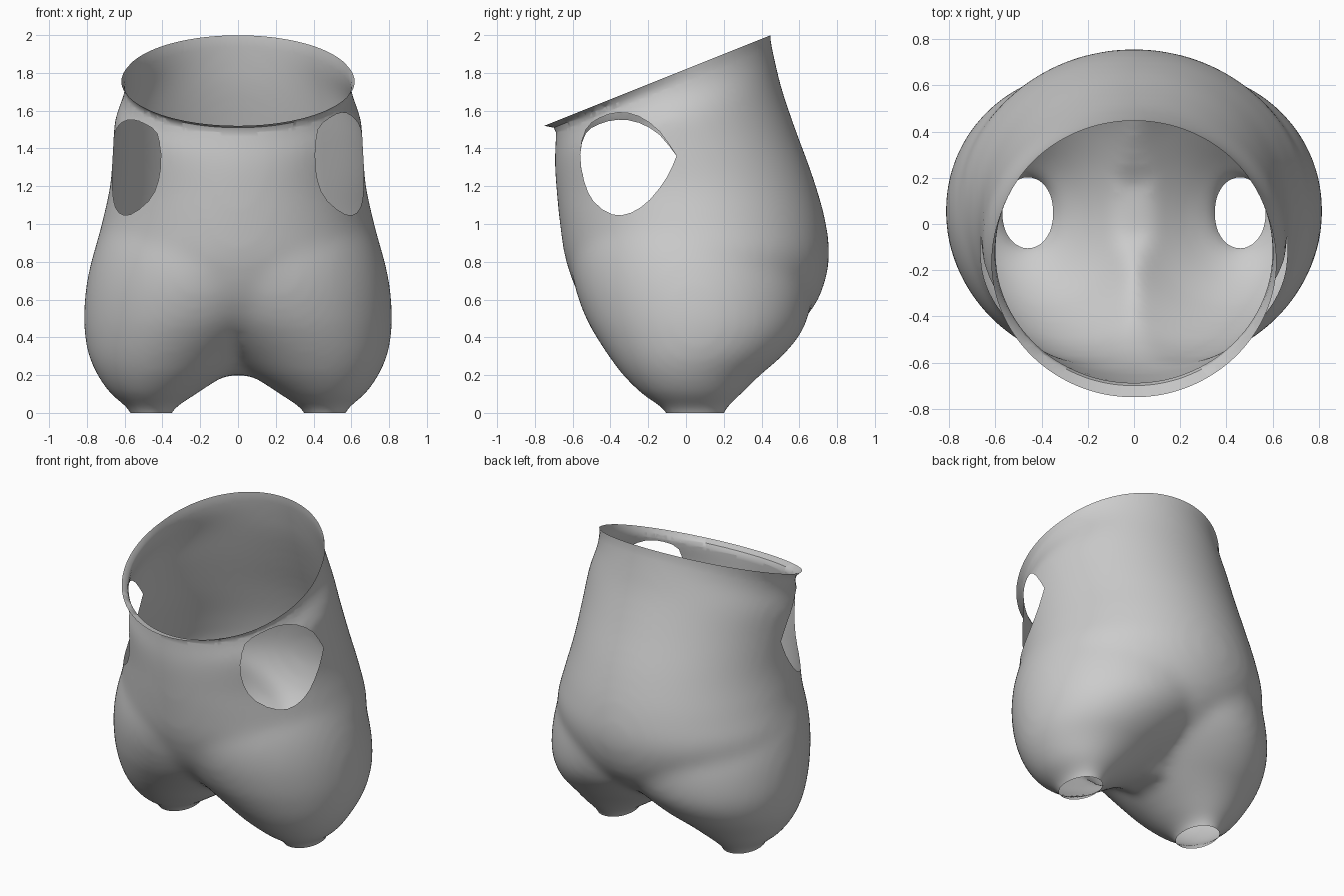
import bpy
import bmesh
import math
from mathutils import Vector

cube = bpy.data.objects.get("Cube")
if cube:
    bpy.data.objects.remove(cube, do_unlink=True)

SIDES = 64
NECK_SLOPE = 0.4


def spline(rows, steps):
    """Resample rows of numbers with a smooth curve."""
    result = []
    last = len(rows) - 1
    for i in range(last):
        a, b = rows[max(i - 1, 0)], rows[i]
        c, d = rows[i + 1], rows[min(i + 2, last)]
        for s in range(steps):
            t = s / steps
            result.append([
                q + 0.5 * t * (r - p + t * (2 * p - 5 * q + 4 * r - w
                                            + t * (3 * (q - r) + w - p)))
                for p, q, r, w in zip(a, b, c, d)])
    result.append(list(rows[last]))
    return result


def loft(bm, rows, side=1):
    """Closed loft; rows hold z, inner x, outer x, front y, back y, tilt."""
    rings = []
    for z, x_in, x_out, front, back, tilt in spline(rows, 5):
        cx, rx = (x_in + x_out) / 2, (x_out - x_in) / 2
        cy, ry = (front + back) / 2, (back - front) / 2
        ring = []
        for k in range(SIDES):
            angle = math.tau * k / SIDES
            dy = ry * math.sin(angle)
            x = side * (cx + rx * math.cos(angle))
            ring.append(bm.verts.new((x, cy + dy, z + tilt * dy)))
        rings.append(ring)
    for low, high in zip(rings, rings[1:]):
        for k in range(SIDES):
            n = (k + 1) % SIDES
            bm.faces.new((low[k], low[n], high[n], high[k]))
    bm.faces.new(rings[0][::-1])
    bm.faces.new(rings[-1])


def inside(y, z, outline):
    """Even-odd test of a point against an outline."""
    hit = False
    for (ya, za), (yb, zb) in zip(outline, outline[1:] + outline[:1]):
        if (za > z) != (zb > z) and y < ya + (z - za) * (yb - ya) / (zb - za):
            hit = not hit
    return hit


def cut_hole(bm, points, side):
    """Cut a sideways opening through the given y, z points on one side."""
    outline = spline(points + points[:1], 2)[:-1]
    margin = 0.05
    ys, zs = zip(*outline)

    def near(face):
        c = face.calc_center_median()
        return (c.x * side > 0.25
                and min(ys) - margin < c.y < max(ys) + margin
                and min(zs) - margin < c.z < max(zs) + margin)

    for (ya, za), (yb, zb) in zip(outline, outline[1:] + outline[:1]):
        faces = [f for f in bm.faces if near(f)]
        edges = {e for f in faces for e in f.edges}
        verts = {v for f in faces for v in f.verts}
        bmesh.ops.bisect_plane(
            bm, geom=faces + list(edges) + list(verts), dist=1e-5,
            plane_co=(0, ya, za), plane_no=(0, zb - za, ya - yb))
    doomed = []
    for f in bm.faces:
        c = f.calc_center_median()
        if c.x * side > 0.25 and inside(c.y, c.z, outline):
            doomed.append(f)
    bmesh.ops.delete(bm, geom=doomed, context='FACES')


def trim(bm, point, normal):
    """Remove everything beyond a plane."""
    bmesh.ops.bisect_plane(
        bm, geom=bm.verts[:] + bm.edges[:] + bm.faces[:], dist=1e-5,
        plane_co=point, plane_no=normal, clear_outer=True)


# Rounded hip and leg lobe, widening across the middle as it rises
lobe = [
    (-0.12, 0.36, 0.56, -0.10, 0.20, 0),
    (0.0, 0.355, 0.565, -0.105, 0.205, 0),
    (0.1, 0.22, 0.675, -0.235, 0.295, 0),
    (0.2, 0.07, 0.745, -0.335, 0.395, 0),
    (0.3, -0.06, 0.79, -0.41, 0.51, 0),
    (0.4, -0.19, 0.81, -0.475, 0.595, 0),
    (0.5, -0.31, 0.817, -0.53, 0.645, 0),
    (0.65, -0.43, 0.807, -0.585, 0.67, 0),
    (0.8, -0.50, 0.778, -0.61, 0.66, 0),
    (0.95, -0.52, 0.73, -0.60, 0.62, 0),
    (1.1, -0.50, 0.66, -0.55, 0.52, 0),
]

# Trunk, tilting towards the neck opening
trunk = [(z, -w, w, front, back, tilt) for z, w, front, back, tilt in [
    (0.2, 0.08, -0.06, 0.18, 0),
    (0.32, 0.26, -0.22, 0.36, 0),
    (0.45, 0.50, -0.43, 0.575, 0),
    (0.6, 0.68, -0.555, 0.70, 0),
    (0.8, 0.762, -0.635, 0.757, 0),
    (1.0, 0.722, -0.668, 0.742, 0),
    (1.2, 0.678, -0.685, 0.678, 0.05),
    (1.4, 0.663, -0.695, 0.58, 0.16),
    (1.55, 0.652, -0.695, 0.507, 0.28),
    (1.67, 0.605, -0.69, 0.466, 0.38),
    (1.76, 0.60, -0.69, 0.447, NECK_SLOPE),
    (1.9, 0.60, -0.69, 0.43, NECK_SLOPE),
]]

bm = bmesh.new()
loft(bm, trunk)
for side in (1, -1):
    loft(bm, lobe, side)
bmesh.ops.recalc_face_normals(bm, faces=bm.faces[:])
mesh = bpy.data.meshes.new("body_shell")
bm.to_mesh(mesh)
bm.free()
body = bpy.data.objects.new("body_shell", mesh)
bpy.context.collection.objects.link(body)

# Fuse the lobes and trunk into one soft skin
fuse = body.modifiers.new("fuse", 'REMESH')
fuse.mode = 'VOXEL'
fuse.voxel_size = 0.025
soften = body.modifiers.new("soften", 'SMOOTH')
soften.factor = 0.5
soften.iterations = 24
bpy.context.view_layer.update()
skin = body.evaluated_get(bpy.context.evaluated_depsgraph_get())
bm = bmesh.new()
bm.from_mesh(skin.to_mesh())
skin.to_mesh_clear()
body.modifiers.clear()

# Leg openings and neck opening
trim(bm, (0, 0, 0), (0, 0, -1))
neck_normal = Vector((0, -NECK_SLOPE, 1)).normalized()
neck_centre = Vector((0, -0.15, 1.70))
trim(bm, neck_centre, neck_normal)

# Neck lip, flared at the front and running straight on at the back
for out, rise in ((0.012, 0.03), (0.05, 0.03)):
    rim = [e for e in bm.edges if e.is_boundary
           and all(v.co.z > 1.3 for v in e.verts)]
    made = bmesh.ops.extrude_edge_only(bm, edges=rim)["geom"]
    for v in [g for g in made if isinstance(g, bmesh.types.BMVert)]:
        away = Vector((v.co.x, v.co.y - neck_centre.y, 0)).normalized()
        flare = out * (0.3 - 0.7 * away.y if away.y < 0.3 else 0.09)
        flare -= 0.006 * max(0, away.y)
        v.co += Vector((0, 0, rise)) + Vector(
            (away.x, away.y, away.y * NECK_SLOPE)) * flare

# Arm openings, the right one a little lower at the top
arm = [(-0.05, 1.36), (-0.10, 1.25), (-0.19, 1.13), (-0.29, 1.06),
       (-0.39, 1.05), (-0.49, 1.12), (-0.54, 1.23), (-0.56, 1.37),
       (-0.53, 1.50), (-0.46, 1.56), (-0.36, 1.59), (-0.25, 1.57),
       (-0.14, 1.49)]
arm_right = [(y, min(z, 1.4 + (z - 1.4) * 0.8)) for y, z in arm]
cut_hole(bm, arm, 1)
cut_hole(bm, arm_right, -1)

bmesh.ops.recalc_face_normals(bm, faces=bm.faces[:])
bm.to_mesh(mesh)
bm.free()

# Plain grey skin
grey = bpy.data.materials.new("plain_grey")
grey.use_nodes = True
colour = (0.6, 0.6, 0.6, 1)
grey.diffuse_color = colour
grey.node_tree.nodes["Principled BSDF"].inputs["Base Color"].default_value = colour
mesh.materials.clear()
mesh.materials.append(grey)

bpy.ops.object.select_all(action='DESELECT')
body.select_set(True)
bpy.context.view_layer.objects.active = body
bpy.ops.object.shade_smooth_by_angle(angle=math.radians(50))
